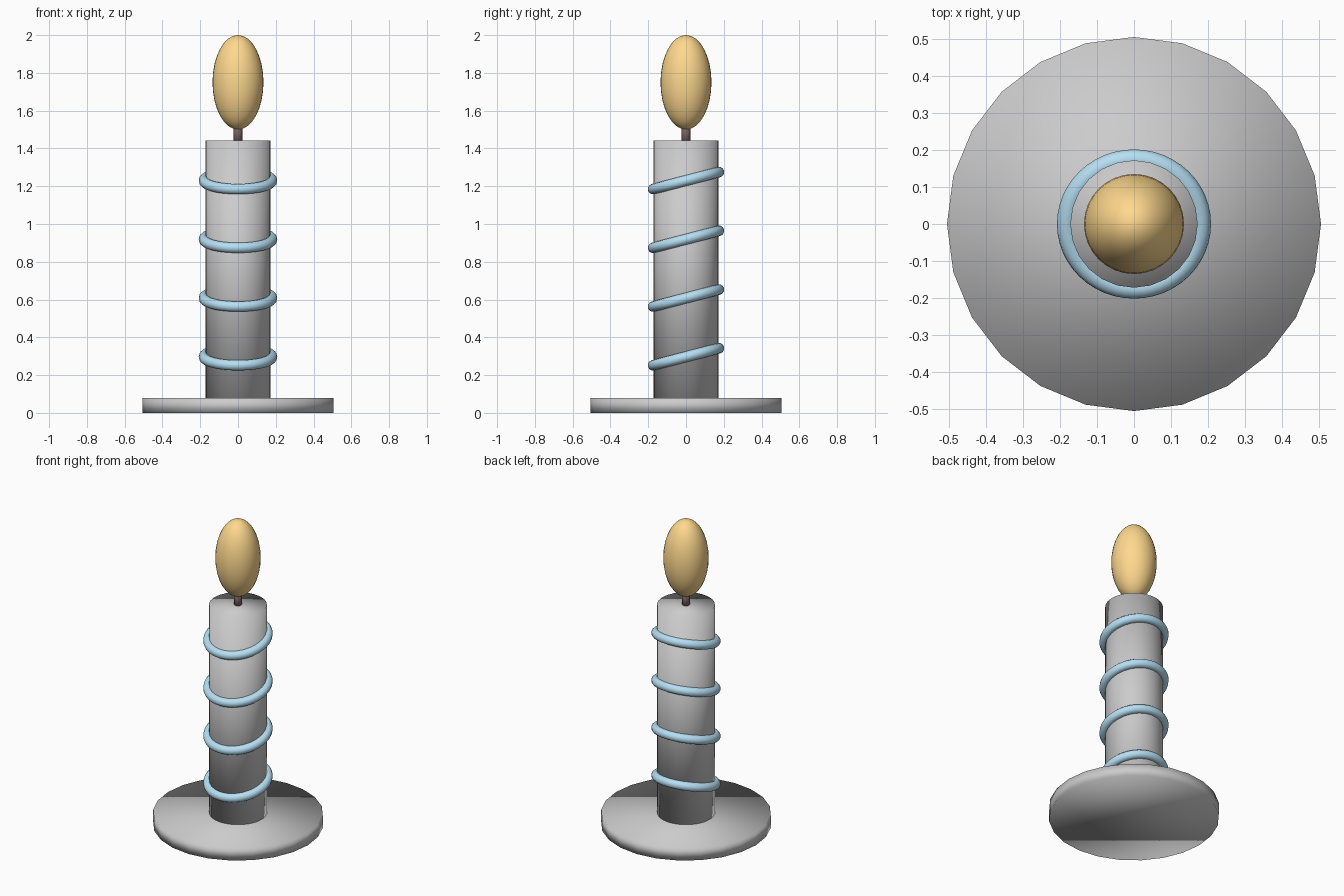
import bpy
from math import radians

if "Cube" in bpy.data.objects:
    bpy.data.objects.remove(bpy.data.objects["Cube"])


def finish(name, color=None):
    """Name the new part, shade it smooth and colour it."""
    obj = bpy.context.object
    obj.name = name
    bpy.ops.object.shade_smooth()
    if color:
        mat = bpy.data.materials.new(name + "_color")
        mat.diffuse_color = (*color, 1)
        mat.use_nodes = True
        mat.node_tree.nodes["Principled BSDF"].inputs["Base Color"].default_value = mat.diffuse_color
        obj.data.materials.append(mat)
    return obj


def cylinder(name, radius, z0, z1, sides, color=None):
    bpy.ops.mesh.primitive_cylinder_add(
        vertices=sides, radius=radius, depth=z1 - z0,
        location=(0, 0, (z0 + z1) / 2))
    return finish(name, color)


# Dish, candle and wick
cylinder("base_plate", 0.505, 0, 0.08, 24)
cylinder("candle_body", 0.172, 0.06, 1.443, 24)
cylinder("wick", 0.023, 1.42, 1.54, 12, (0.2, 0.13, 0.12))

# Flame
bpy.ops.mesh.primitive_uv_sphere_add(
    segments=32, ring_count=16, radius=1, location=(0, 0, 1.75))
bpy.context.object.scale = (0.135, 0.135, 0.25)
finish("flame", (1.0, 0.69, 0.27))

# Tilted decorative rings
for i in range(4):
    bpy.ops.mesh.primitive_torus_add(
        major_radius=0.18, minor_radius=0.028,
        major_segments=48, minor_segments=12,
        location=(0, 0, 0.297 + i * 0.311), rotation=(radians(14.5), 0, 0))
    finish(f"ring_{i + 1}", (0.47, 0.74, 0.9))
